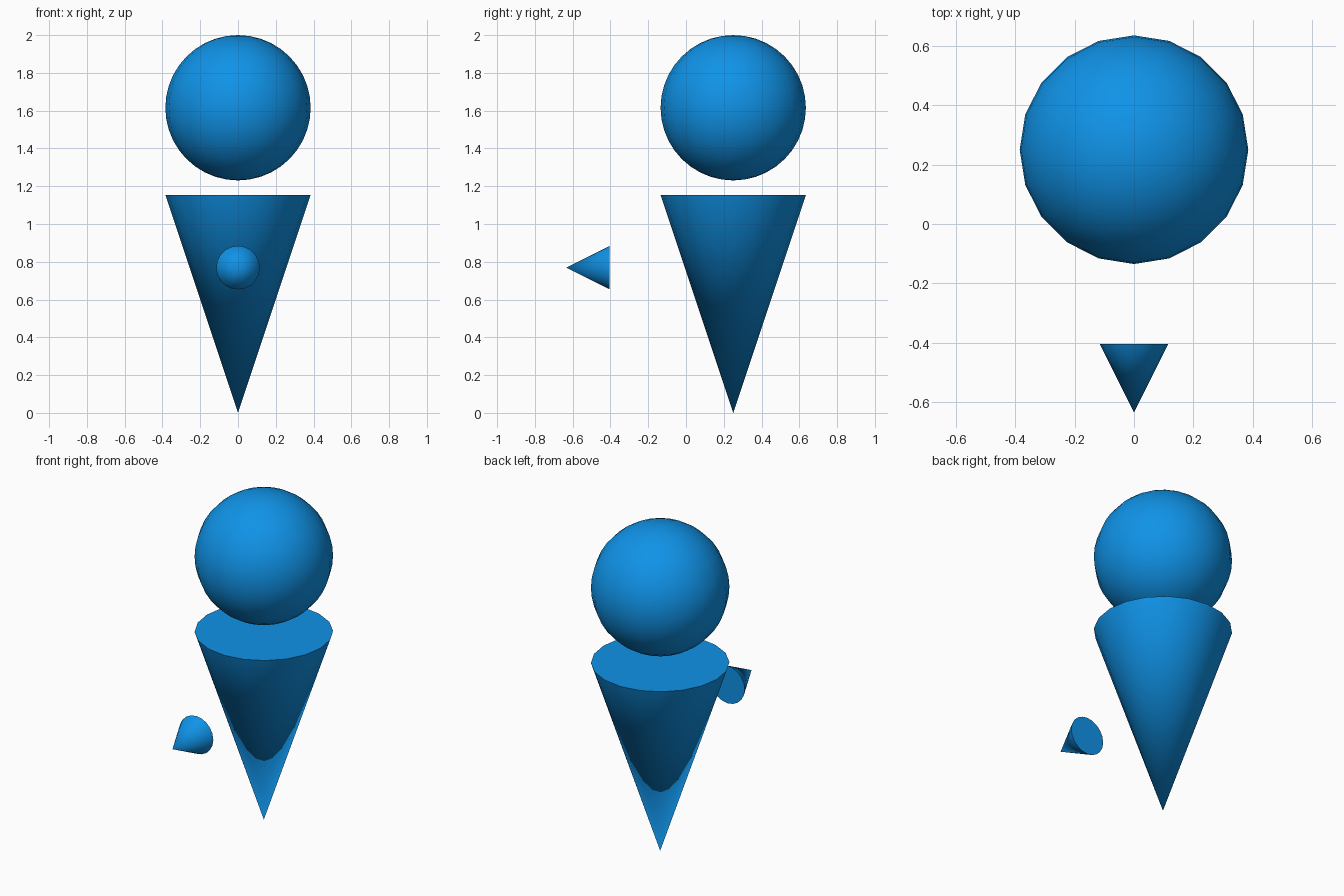
import bpy
import math

default_cube = bpy.data.objects.get("Cube")
if default_cube:
    bpy.data.objects.remove(default_cube, do_unlink=True)

UNIT = 2 / 5.2          # radius of the ball
SIDES = 20
BODY_Y = 0.65 * UNIT    # the ball and cone sit towards the back

blue = bpy.data.materials.new("bright blue")
blue.use_nodes = True
colour = (0.005, 0.29, 0.8, 1)
blue.diffuse_color = colour
blue.node_tree.nodes["Principled BSDF"].inputs["Base Color"].default_value = colour


def finish(name):
    """Name, colour and smooth the part just added."""
    part = bpy.context.object
    part.name = name
    part.data.materials.append(blue)
    bpy.ops.object.shade_smooth_by_angle(angle=math.radians(40))


def add_cone(name, radius, depth, centre, tilt):
    bpy.ops.mesh.primitive_cone_add(
        vertices=SIDES, radius1=radius, radius2=0, depth=depth,
        location=centre, rotation=(tilt, 0, 0))
    finish(name)


# Round head floating above the body
bpy.ops.mesh.primitive_uv_sphere_add(
    segments=SIDES, ring_count=SIDES, radius=UNIT,
    location=(0, BODY_Y, 4.2 * UNIT))
finish("head")

# Body cone standing on its tip
add_cone("body", UNIT, 3 * UNIT, (0, BODY_Y, 1.5 * UNIT), math.pi)

# Small cone pointing forwards
add_cone("front_pointer", 0.3 * UNIT, 0.6 * UNIT,
         (0, BODY_Y - 2 * UNIT, 2 * UNIT), math.pi / 2)
